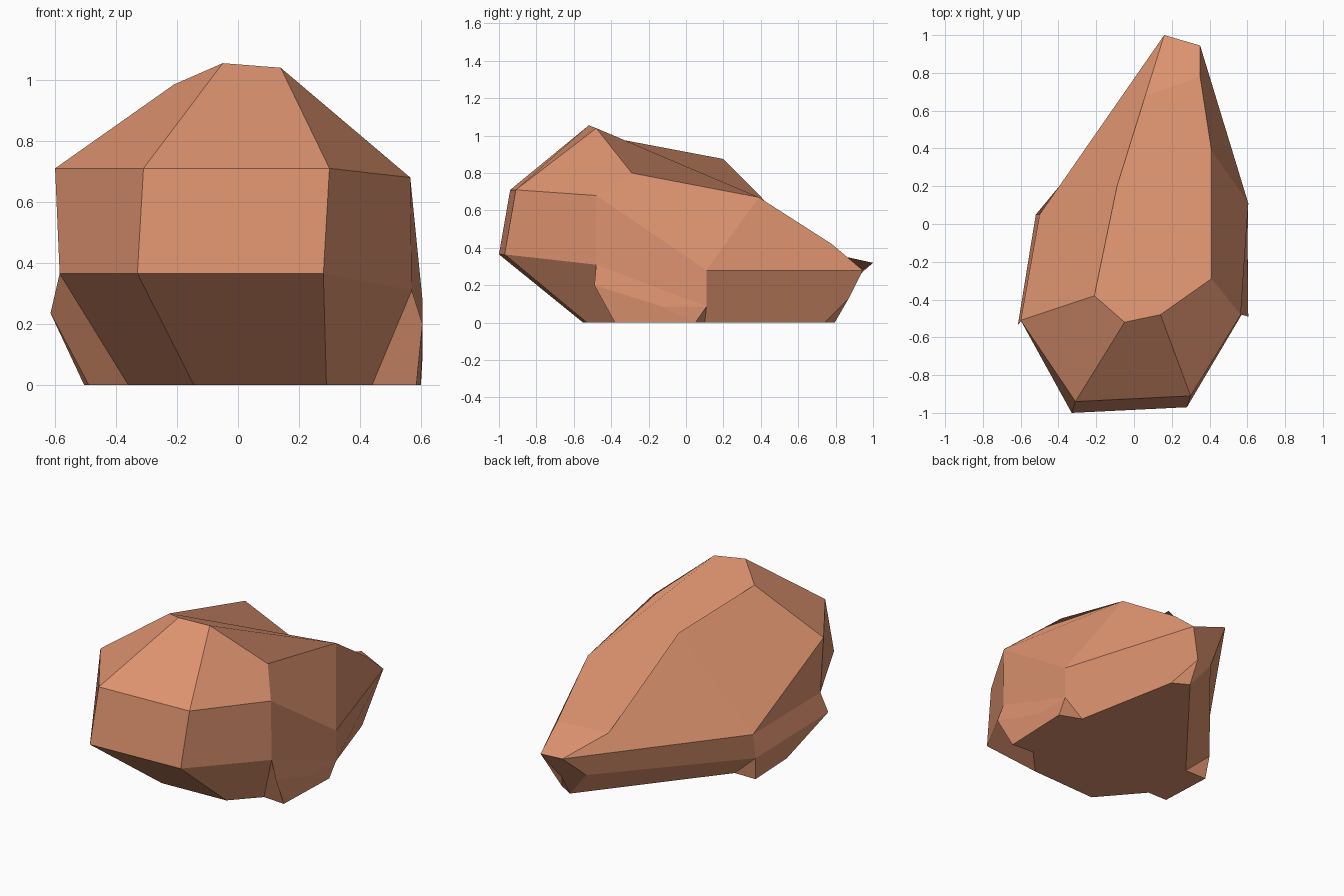
import bpy
import bmesh

default_cube = bpy.data.objects.get("Cube")
if default_cube:
    bpy.data.objects.remove(default_cube)

# Corner points of the boulder, named by where they sit
corners = {
    # summit and ridge
    "peak": (-.05, -.52, 1.055), "peak_left": (.14, -.48, 1.04),
    "peak_right": (-.21, -.38, .985), "shoulder": (.41, -.29, .80),
    "hip": (.41, .39, .67), "ridge": (-.09, .20, .875),
    "tail_right": (.06, .68, .39), "tail_left": (.35, .78, .42),
    "tip_right": (.16, 1, .32), "tip_left": (.35, .945, .28),
    # upper belt
    "belt_a": (-.60, -.51, .71), "belt_b": (-.31, -.94, .71),
    "belt_c": (.30, -.91, .71), "belt_d": (.565, -.48, .68),
    # lower belt
    "waist_a": (-.585, -.50, .365), "waist_b": (-.33, -1, .365),
    "waist_c": (.28, -.97, .365), "waist_d": (.57, -.48, .31),
    # left flank
    "flank": (.605, .11, .28), "flank_low": (.605, .11, .087),
    "knob": (.605, -.49, .20), "notch": (.60, -.13, .087),
    # right flank
    "cheek": (-.50, .05, .287), "cheek_low": (-.52, .05, .144),
    "jaw": (-.615, -.535, .235),
    # undercut of the tip
    "under_right": (.12, .82, .16), "under_left": (.255, .87, .13),
}

# Footprint on the ground, in order around the base
footprint = {
    "foot_a": (-.145, -.55), "foot_b": (.29, -.53), "foot_c": (.44, -.37),
    "foot_d": (.585, -.38), "foot_e": (.60, .05), "foot_f": (.47, .10),
    "foot_g": (.345, .74), "foot_h": (.25, .795), "foot_i": (-.36, .03),
    "foot_j": (-.505, .03), "foot_k": (-.49, -.30), "foot_l": (-.36, -.30),
}

# Facets, each listed by its corners
crown = [
    "peak peak_left belt_c belt_b",
    "peak_right peak belt_b belt_a",
    "peak_left shoulder belt_d belt_c",
    "peak peak_left shoulder hip tail_left tail_right ridge peak_right",
    "tail_right tail_left tip_left tip_right",
]
front = [
    "belt_a belt_b waist_b waist_a",
    "belt_b belt_c waist_c waist_b",
    "belt_c belt_d waist_d waist_c",
    "waist_d knob foot_d foot_c",
    "waist_c waist_d foot_c foot_b",
    "waist_b waist_c foot_b foot_a",
    "waist_a waist_b foot_a foot_l",
    "waist_a foot_l foot_k jaw",
]
left_side = [
    "hip flank tip_left tail_left",
    "hip flank belt_d shoulder",
    "belt_d flank flank_low waist_d",
    "waist_d flank_low notch knob",
    "knob notch foot_e foot_d",
    "notch flank_low foot_e",
    "flank_low foot_f foot_e",
    "flank tip_left under_left foot_g foot_f flank_low",
]
right_side = [
    "belt_a peak_right ridge cheek",
    "cheek ridge tail_right tip_right",
    "belt_a cheek waist_a",
    "waist_a cheek cheek_low jaw",
    "jaw cheek_low foot_j foot_k",
    "cheek tip_right under_right cheek_low",
    "cheek_low foot_i foot_j",
    "cheek_low under_right foot_h foot_i",
]
tip = [
    "tip_right tip_left under_left foot_h under_right",
    "under_left foot_g foot_h",
]

# Clay coloured stone
stone = bpy.data.materials.new("clay_stone")
stone.use_nodes = True
colour = (.72, .29, .16, 1)
stone.diffuse_color = colour
shader = next(n for n in stone.node_tree.nodes if n.type == "BSDF_PRINCIPLED")
shader.inputs["Base Color"].default_value = colour

# Assemble the flat-shaded boulder
bm = bmesh.new()
verts = {name: bm.verts.new(place) for name, place in corners.items()}
base = {name: bm.verts.new((x, y, 0)) for name, (x, y) in footprint.items()}
verts.update(base)
for facet in crown + front + left_side + right_side + tip:
    bm.faces.new([verts[name] for name in facet.split()])
bm.faces.new(list(base.values()))
bmesh.ops.recalc_face_normals(bm, faces=bm.faces)

mesh = bpy.data.meshes.new("boulder")
bm.to_mesh(mesh)
bm.free()
mesh.materials.append(stone)
boulder = bpy.data.objects.new("boulder", mesh)
bpy.context.collection.objects.link(boulder)
